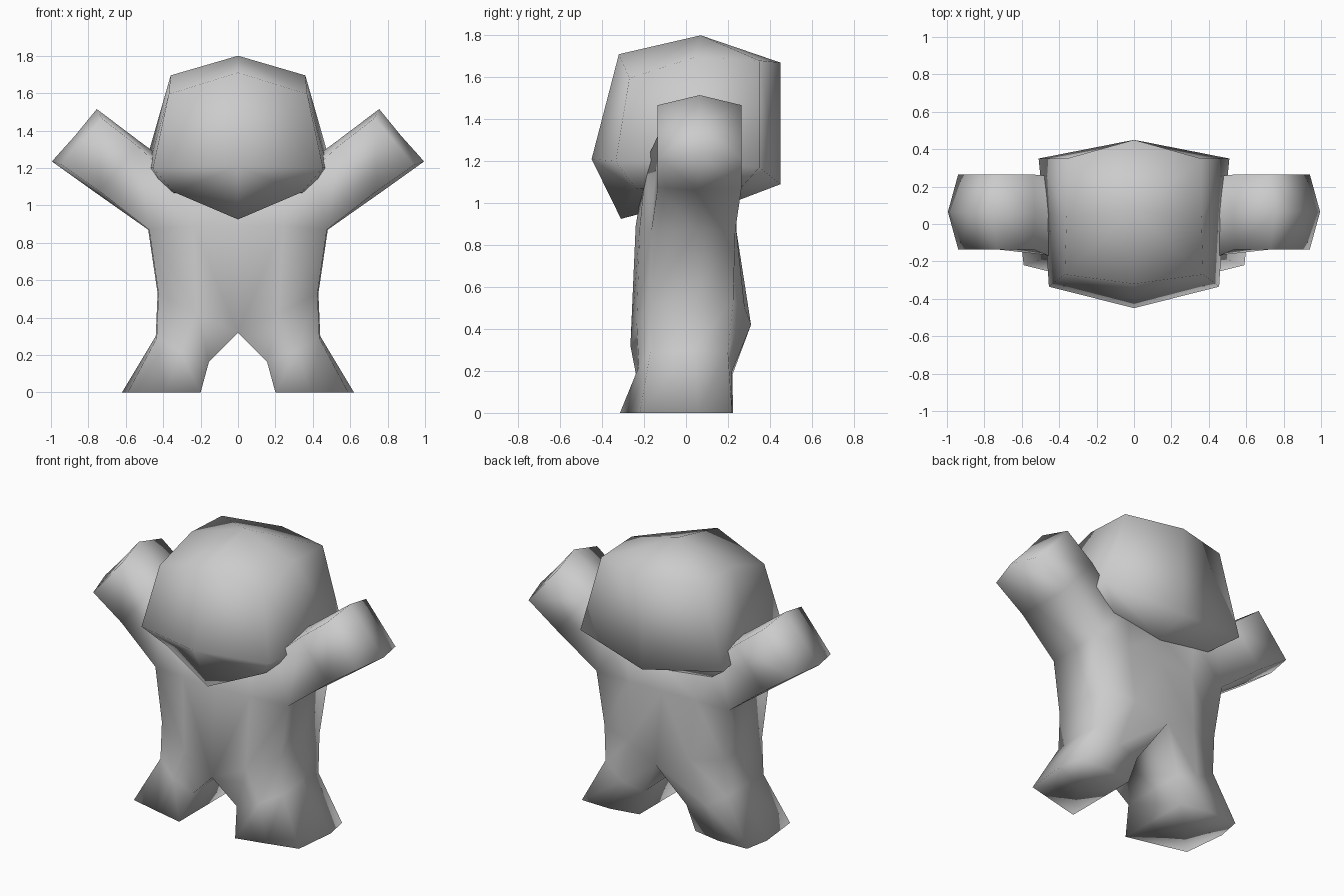
import bpy, bmesh, math

if "Cube" in bpy.data.objects:
    bpy.data.objects.remove(bpy.data.objects["Cube"])


def skin(faces, a, b, closed=False, skip=()):
    """Quads between two point rings."""
    n = len(a)
    for i in range(n if closed else n - 1):
        if i not in skip:
            j = (i + 1) % n
            faces.append([a[i], a[j], b[j], b[i]])


def fan(faces, ring, tip, closed=False):
    """Triangles from a ring to one point."""
    n = len(ring)
    for i in range(n if closed else n - 1):
        faces.append([ring[i], ring[(i + 1) % n], tip])


def build(name, faces):
    """Make both halves, weld at the middle and shade smooth."""
    bm = bmesh.new()
    for s in (1, -1):
        for f in faces:
            bm.faces.new([bm.verts.new((s * p[0], p[1], p[2])) for p in f])
    bmesh.ops.remove_doubles(bm, verts=bm.verts, dist=0.001)
    bmesh.ops.recalc_face_normals(bm, faces=bm.faces)
    me = bpy.data.meshes.new(name)
    bm.to_mesh(me)
    bm.free()
    me.shade_smooth()
    ob = bpy.data.objects.new(name, me)
    bpy.context.collection.objects.link(ob)


# Head: half rings run from front centre round the side to back centre
crown = [(0, -.32, 1.71), (.37, -.27, 1.595), (.36, .04, 1.695), (.36, .35, 1.68), (0, .45, 1.67)]
cheek = [(0, -.45, 1.21), (.455, -.335, 1.20), (.48, .05, 1.20), (.51, .35, 1.17), (0, .45, 1.09)]
chin = [(0, -.31, .925), (.34, -.24, 1.07), (.38, .05, 1.05), (.36, .25, 1.06), (0, .24, 1.01)]
head = []
fan(head, crown, (0, .07, 1.80))
skin(head, crown, cheek)
skin(head, cheek, chin)
fan(head, chin, (0, .05, 1.02))
build("head", head)

# Legs and trunk: seven-point half rings, front to back
sole = [(.20, -.315, 0), (.39, -.27, 0), (.59, -.22, 0), (.62, .06, 0), (.59, .22, 0), (.39, .225, 0), (.20, .19, 0)]
ankle = [(.155, -.235, .165), (.31, -.225, .22), (.435, -.17, .29), (.44, .03, .30), (.435, .20, .29),
         (.30, .22, .20), (.155, .215, .165)]
hip = [(0, -.265, .32), (.22, -.235, .42), (.425, -.17, .53), (.43, .03, .53), (.425, .225, .53),
       (.22, .28, .50), (0, .31, .42)]
chest = [(0, -.24, .89), (.24, -.22, .89), (.475, -.165, .87), (.48, .05, .87), (.475, .235, .87),
         (.24, .24, .87), (0, .24, .87)]
neck = [(0, -.20, 1.05), (.25, -.20, 1.13), (.41, -.19, 1.20), (.40, .06, 1.25), (.41, .25, 1.20),
        (.25, .25, 1.12), (0, .24, 1.04)]
body = []
skin(body, sole, ankle, closed=True)
fan(body, sole, (.40, -.02, 0), closed=True)
skin(body, ankle, hip, closed=True)
skin(body, hip, chest)
skin(body, chest, neck, skip=(2, 3))
fan(body, neck, (0, .05, 1.12))


# Arms: six-sided rings grown out of the shoulder opening
def arm_ring(top, bottom, corner_top, corner_bottom):
    yf, ym, yb = -.135, .065, .265
    order = ((corner_top, yf), (top, ym), (corner_top, yb), (corner_bottom, yb), (bottom, ym), (corner_bottom, yf))
    return [(p[0], y, p[1]) for p, y in order]


shoulder = [neck[2], neck[3], neck[4], chest[4], chest[3], chest[2]]
elbow = arm_ring((.53, 1.345), (.75, 1.06), (.54, 1.32), (.74, 1.075))
hand = arm_ring((.755, 1.515), (.995, 1.235), (.73, 1.467), (.94, 1.215))
skin(body, shoulder, elbow, closed=True)
skin(body, elbow, hand, closed=True)
fan(body, hand, (.872, .065, 1.372), closed=True)
build("body_with_limbs", body)
